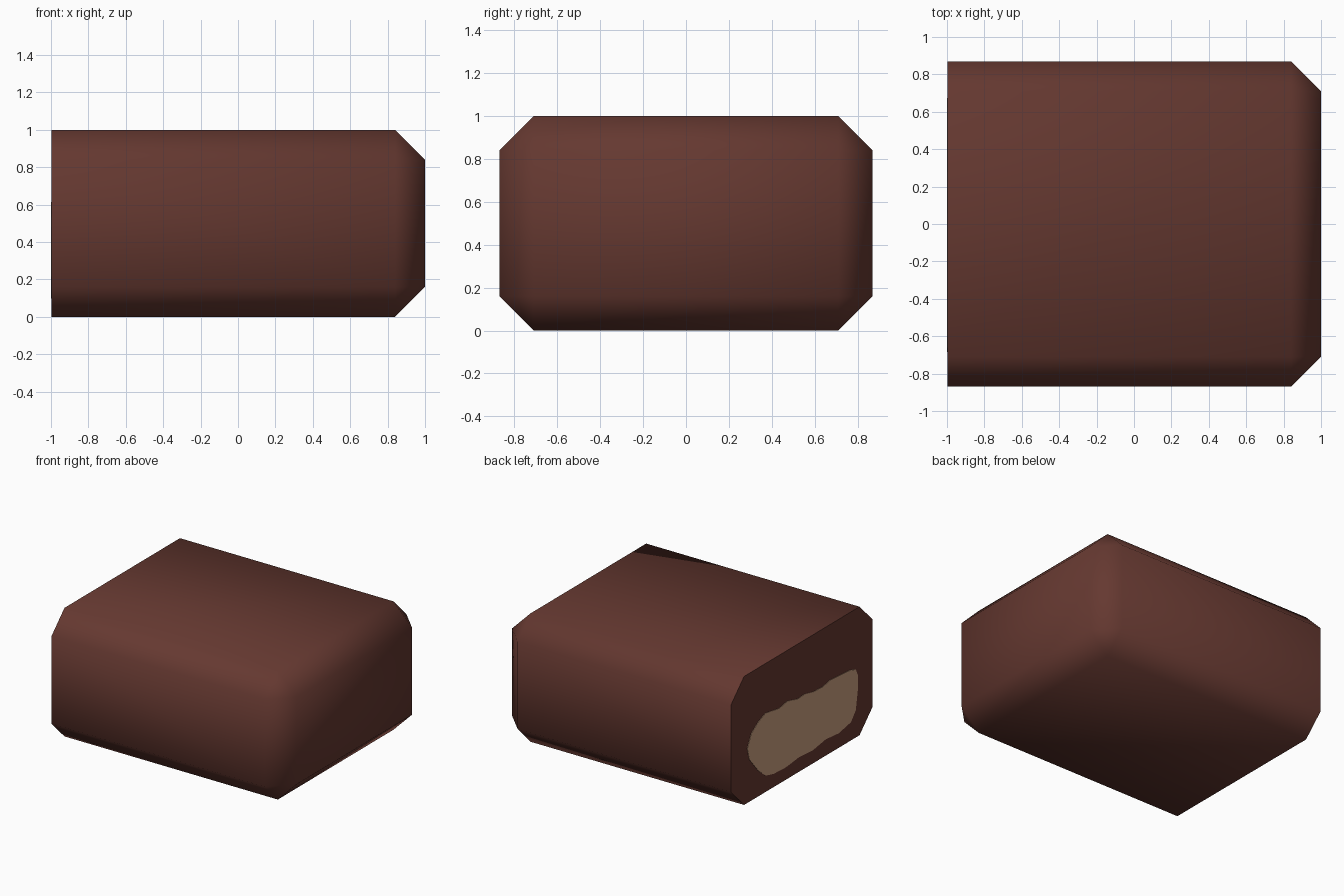
import bpy, bmesh

if "Cube" in bpy.data.objects:
    bpy.data.objects.remove(bpy.data.objects["Cube"])

def material(name, rgb):
    m = bpy.data.materials.new(name)
    m.diffuse_color = (*rgb, 1)
    m.use_nodes = True
    m.node_tree.nodes["Principled BSDF"].inputs["Base Color"].default_value = m.diffuse_color
    return m

def add_object(name, bm, mat):
    mesh = bpy.data.meshes.new(name)
    bm.to_mesh(mesh)
    bm.free()
    mesh.materials.append(mat)
    ob = bpy.data.objects.new(name, mesh)
    bpy.context.collection.objects.link(ob)
    return ob

chocolate = material("chocolate", (0.13, 0.04, 0.03))
nougat = material("nougat filling", (0.60, 0.36, 0.22))

# Chocolate coating: block chamfered everywhere except around the cut end
CUT_X = -0.997
bm = bmesh.new()
bmesh.ops.create_cube(bm, size=1)
for v in bm.verts:
    v.co.x = 1 if v.co.x > 0 else CUT_X
    v.co.y *= 1.74
    v.co.z += 0.5
is_cut = lambda item: all(v.co.x < CUT_X + 0.001 for v in item.verts)
edges = [e for e in bm.edges if not is_cut(e)]
bmesh.ops.bevel(bm, geom=edges, offset=0.16, offset_type='OFFSET', segments=1,
                affect='EDGES', clamp_overlap=True)
# Smooth coating, flat cut end with a sharp rim
for f in bm.faces:
    f.smooth = not is_cut(f)
for e in bm.edges:
    e.smooth = not is_cut(e)
add_object("chocolate_coating", bm, chocolate)

# Filling: thin irregular plate on the cut end, outline in (y, z)
outline = [(.673, .425), (.623, .524), (.54, .58), (.45, .615), (.278, .588),
           (.18, .606), (.055, .574), (-.03, .58), (-.13, .558), (-.253, .551),
           (-.35, .569), (-.5, .558), (-.6, .551), (-.66, .53), (-.685, .48),
           (-.685, .362), (-.66, .215), (-.6, .144), (-.45, .115), (-.29, .129),
           (-.13, .104), (.043, .115), (.2, .098), (.35, .105), (.45, .129),
           (.537, .2), (.648, .33)]
bm = bmesh.new()
face = bm.faces.new([bm.verts.new((CUT_X, y, z)) for y, z in outline])
ext = bmesh.ops.extrude_face_region(bm, geom=[face])["geom"]
for v in (g for g in ext if isinstance(g, bmesh.types.BMVert)):
    v.co.x = -1
bmesh.ops.recalc_face_normals(bm, faces=bm.faces)
add_object("nougat_filling", bm, nougat)
